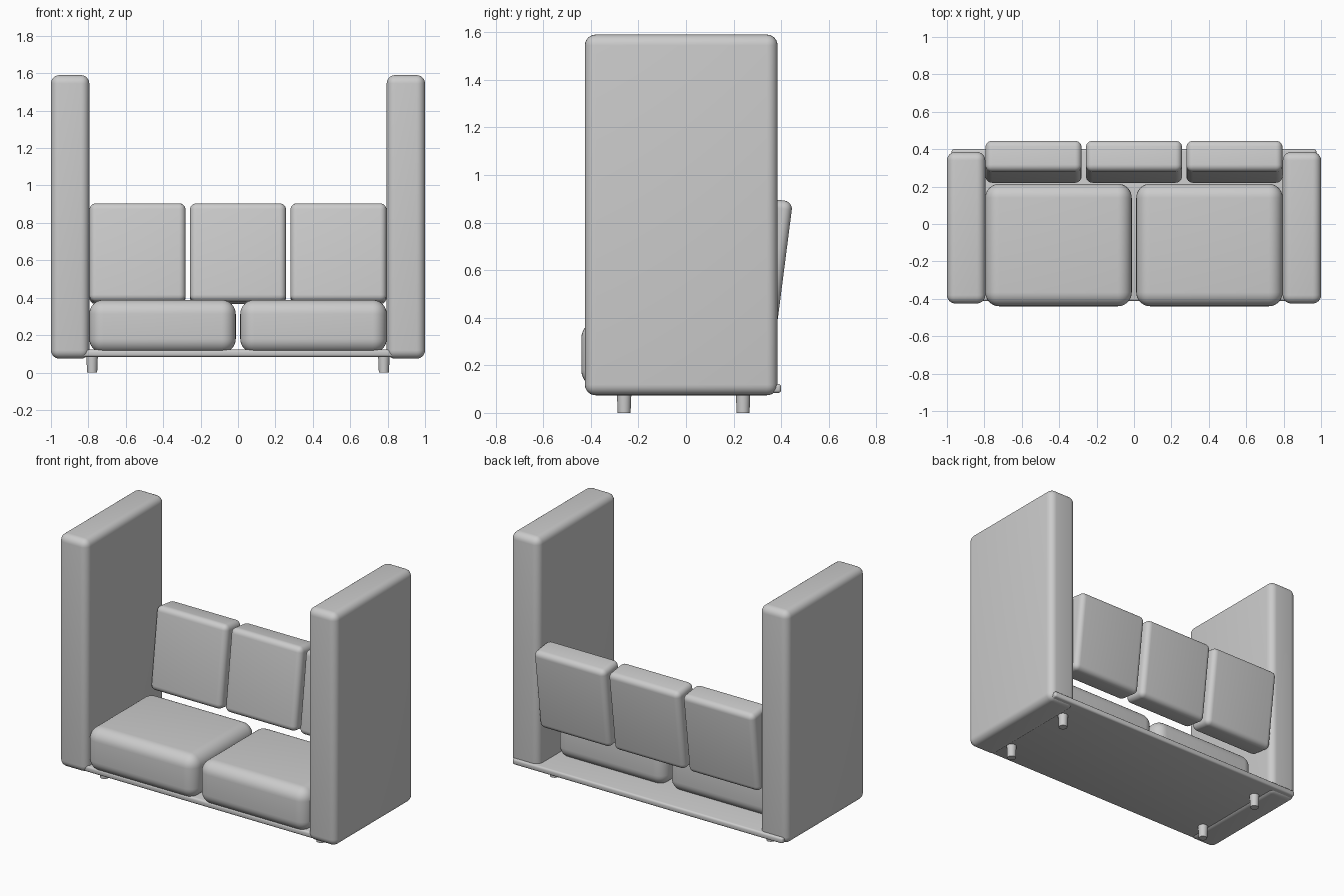
import bpy, math

if "Cube" in bpy.data.objects:
    bpy.data.objects.remove(bpy.data.objects["Cube"])


def soft_box(name, lo, hi, radius, segments=6):
    """Rounded box spanning two opposite corners."""
    bpy.ops.mesh.primitive_cube_add(size=1, location=[(a + b) / 2 for a, b in zip(lo, hi)])
    ob = bpy.context.object
    ob.name = name
    ob.scale = [b - a for a, b in zip(lo, hi)]
    bpy.ops.object.transform_apply(location=False, rotation=False, scale=True)
    mod = ob.modifiers.new("rounding", "BEVEL")
    mod.width = radius
    mod.segments = segments
    bpy.ops.object.modifier_apply(modifier=mod.name)
    bpy.ops.object.shade_smooth_by_angle(angle=math.radians(35))
    return ob


# Thin base platform
soft_box("base", (-0.975, -0.412, 0.084), (0.975, 0.4, 0.122), 0.012, 3)

for side, s in (("left", -1), ("right", 1)):
    # Tall side panel
    x0, x1 = sorted((s * 0.795, s * 1.0))
    soft_box(side + "_arm", (x0, -0.425, 0.074), (x1, 0.385, 1.59), 0.045)

    # Seat cushion
    x0, x1 = sorted((s * 0.012, s * 0.795))
    soft_box(side + "_seat_cushion", (x0, -0.44, 0.105), (x1, 0.215, 0.388), 0.075, 8)

    # Tapered legs
    for end, y in (("front", -0.26), ("back", 0.24)):
        bpy.ops.mesh.primitive_cone_add(vertices=24, radius1=0.027, radius2=0.031,
                                        depth=0.095, location=(s * 0.78, y, 0.0475))
        bpy.context.object.name = f"{side}_{end}_leg"
        bpy.ops.object.shade_smooth_by_angle(angle=math.radians(35))

# Reclined back cushions
for name, x in (("left", -0.537), ("middle", 0), ("right", 0.537)):
    ob = soft_box(name + "_back_cushion", (x - 0.257, 0.249, 0.3695),
                  (x + 0.257, 0.416, 0.9005), 0.035)
    ob.rotation_euler.x = math.radians(-7.3)
